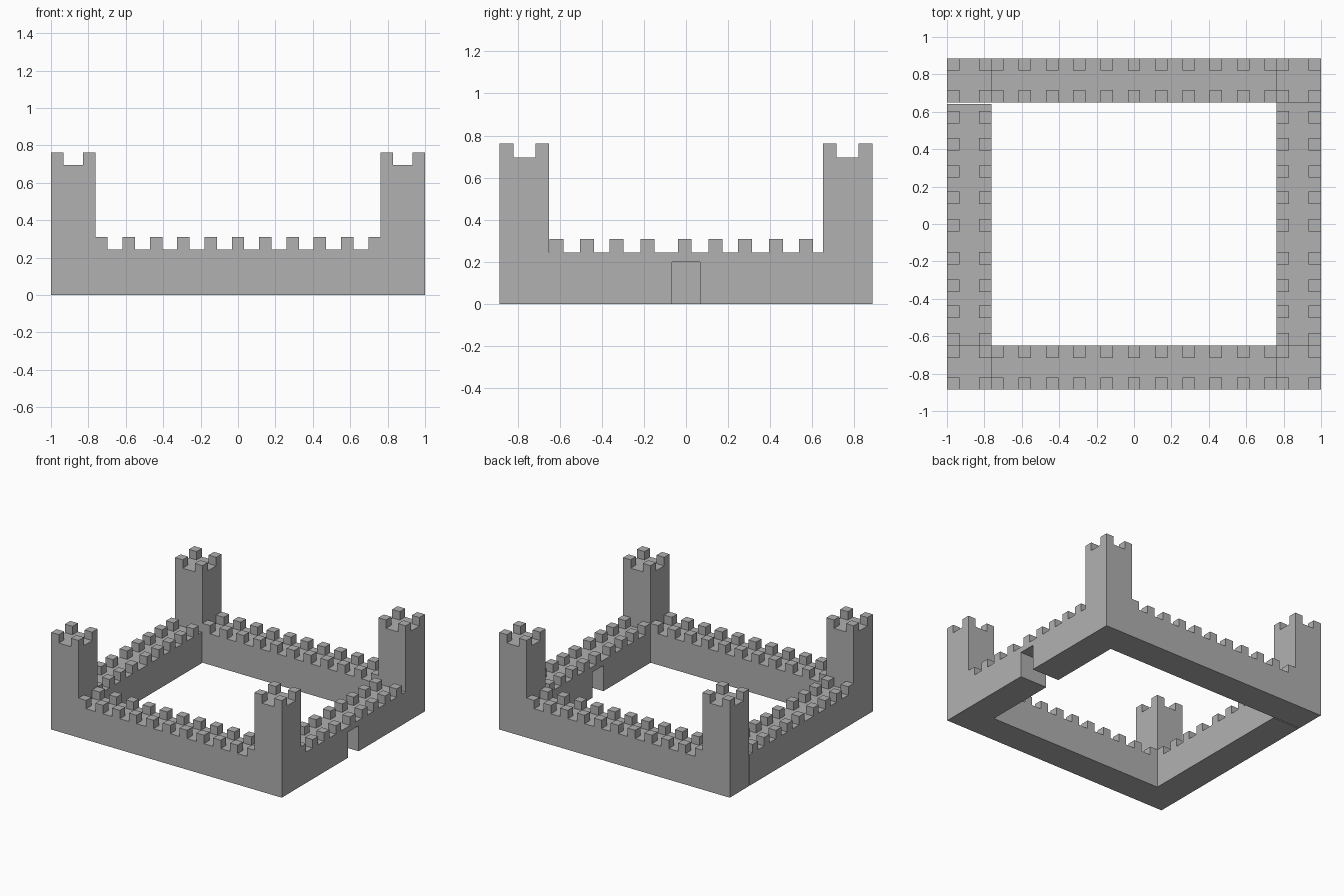
import bpy, bmesh
from mathutils import Vector

if "Cube" in bpy.data.objects:
    bpy.data.objects.remove(bpy.data.objects["Cube"], do_unlink=True)

STONE = (0.44, 0.44, 0.44, 1.0)
stone = bpy.data.materials.new("grey_stone")
stone.use_nodes = True
stone.diffuse_color = STONE
stone.node_tree.nodes["Principled BSDF"].inputs["Base Color"].default_value = STONE

X_OUT, X_IN = 1.0, 0.763       # outer and inner faces of the side walls
Y_OUT, Y_IN = 0.886, 0.65      # outer and inner faces of the front and back walls
WALL_H, TOWER_H = 0.243, 0.695
MERLON = 0.066                 # merlon edge length
GATE_HALF, GATE_H = 0.067, 0.2


def add_box(bm, x, y, z, open_bottom=False):
    """Box between the given (low, high) pairs."""
    verts = bmesh.ops.create_cube(bm, size=1)["verts"]
    for v in verts:
        v.co = Vector([r[0] if c < 0 else r[1] for c, r in zip(v.co, (x, y, z))])
    if open_bottom:
        bottom = [f for f in verts[0].link_faces[:] + verts[-1].link_faces[:]
                  if all(abs(v.co.z - z[0]) < 1e-6 for v in f.verts)]
        bmesh.ops.delete(bm, geom=bottom, context="FACES_ONLY")


def add_merlons(bm, xs, ys, z):
    """Grid of merlons centred on every pair of xs and ys."""
    h = MERLON / 2
    for x in xs:
        for y in ys:
            add_box(bm, (x - h, x + h), (y - h, y + h), (z, z + MERLON), True)


def edge_rows(low, high):
    return low + MERLON / 2, high - MERLON / 2


def finish(bm, name):
    bmesh.ops.recalc_face_normals(bm, faces=bm.faces[:])
    mesh = bpy.data.meshes.new(name)
    bm.to_mesh(mesh)
    bm.free()
    mesh.materials.append(stone)
    bpy.context.collection.objects.link(bpy.data.objects.new(name, mesh))


# Corner towers
for side, sx in (("left", 1), ("right", -1)):
    for end, sy in (("front", -1), ("back", 1)):
        bm = bmesh.new()
        x = sorted((sx * X_IN, sx * X_OUT))
        y = sorted((sy * Y_IN, sy * Y_OUT))
        add_box(bm, x, y, (0, TOWER_H))
        add_merlons(bm, edge_rows(*x), edge_rows(*y), TOWER_H)
        finish(bm, f"{end}_{side}_tower")

# Front and back walls
long_spots = [0.146 * i for i in range(-5, 6)]
for end, sy in (("front", -1), ("back", 1)):
    bm = bmesh.new()
    y = sorted((sy * Y_IN, sy * Y_OUT))
    add_box(bm, (-X_IN, X_IN), y, (0, WALL_H))
    add_merlons(bm, long_spots, edge_rows(*y), WALL_H)
    finish(bm, f"{end}_wall")

# Side wall merlons are slightly uneven in spacing
side_spots = [-0.616, -0.47, -0.33, -0.183, -0.006, 0.141, 0.281, 0.427, 0.57]

# Plain side wall, stopping just short of the back tower
bm = bmesh.new()
add_box(bm, (-X_OUT, -X_IN), (-Y_IN, Y_IN - 0.008), (0, WALL_H))
add_merlons(bm, edge_rows(-X_OUT, -X_IN), side_spots, WALL_H)
finish(bm, "right_wall")

# Side wall with the gateway, extruded from its outline
bm = bmesh.new()
half = [(Y_IN, WALL_H), (Y_IN, 0), (GATE_HALF, 0), (GATE_HALF, GATE_H)]
outline = half + [(-y, z) for y, z in reversed(half)]
face = bm.faces.new([bm.verts.new((X_IN, y, z)) for y, z in outline])
new = bmesh.ops.extrude_face_region(bm, geom=[face])["geom"]
bmesh.ops.translate(bm, vec=(X_OUT - X_IN, 0, 0),
                    verts=[g for g in new if isinstance(g, bmesh.types.BMVert)])
add_merlons(bm, edge_rows(X_IN, X_OUT), side_spots, WALL_H)
finish(bm, "left_gate_wall")
